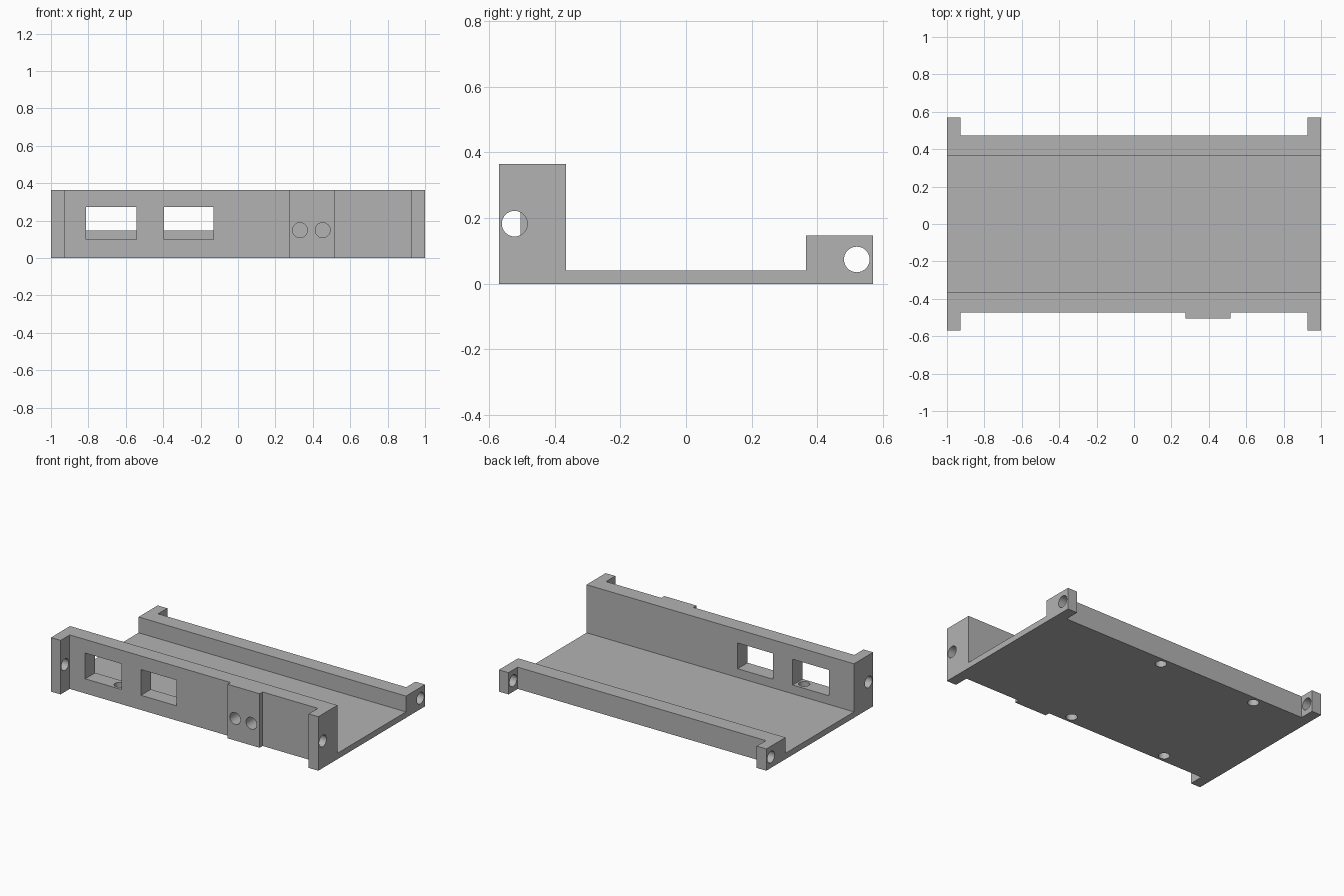
import bpy
import math
from mathutils import Matrix, Vector

default = bpy.data.objects.get("Cube")
if default:
    bpy.data.objects.remove(default, do_unlink=True)

EAR_Y, WALL_Y, INNER_Y = 0.57, 0.472, 0.366
EAR_X = 0.928
FRONT_TOP, BACK_TOP, FLOOR_TOP = 0.365, 0.147, 0.04

grey = bpy.data.materials.new("plain grey")
grey.use_nodes = True
grey.diffuse_color = (0.45, 0.45, 0.45, 1)
grey.node_tree.nodes["Principled BSDF"].inputs["Base Color"].default_value = grey.diffuse_color


def prism(name, outline, start, end, place):
    """Extrude a closed outline; place(u, v, w) gives the 3D point."""
    n = len(outline)
    verts = [place(u, v, w) for w in (start, end) for u, v in outline]
    faces = [tuple(range(n)), tuple(range(n, 2 * n))]
    faces += [(i, (i + 1) % n, n + (i + 1) % n, n + i) for i in range(n)]
    mesh = bpy.data.meshes.new(name)
    mesh.from_pydata(verts, [], faces)
    obj = bpy.data.objects.new(name, mesh)
    bpy.context.collection.objects.link(obj)
    bpy.ops.object.select_all(action='DESELECT')
    obj.select_set(True)
    bpy.context.view_layer.objects.active = obj
    bpy.ops.object.mode_set(mode='EDIT')
    bpy.ops.mesh.select_all(action='SELECT')
    bpy.ops.mesh.normals_make_consistent(inside=False)
    bpy.ops.object.mode_set(mode='OBJECT')
    return obj


def along_x(u, v, w):
    return (w, u, v)


def along_y(u, v, w):
    return (u, w, v)


def along_z(u, v, w):
    return (u, v, w)


def circle(u, v, radius, sides=32):
    return [(u + radius * math.cos(math.tau * i / sides),
             v + radius * math.sin(math.tau * i / sides)) for i in range(sides)]


def rect(u0, u1, v0, v1):
    return [(u0, v0), (u1, v0), (u1, v1), (u0, v1)]


def cut(target, outline, start, end, place):
    cutter = prism("cutter", outline, start, end, place)
    cutter.hide_render = True
    mod = target.modifiers.new("cut", 'BOOLEAN')
    mod.operation, mod.solver, mod.object = 'DIFFERENCE', 'EXACT', cutter
    bpy.context.view_layer.objects.active = target
    bpy.ops.object.modifier_apply(modifier=mod.name)
    bpy.data.objects.remove(cutter, do_unlink=True)


# Tray: floor with a tall front wall and a low back wall
tray = prism("mounting_tray", [
    (-EAR_Y, 0), (EAR_Y, 0), (EAR_Y, BACK_TOP), (INNER_Y, BACK_TOP),
    (INNER_Y, FLOOR_TOP), (-INNER_Y, FLOOR_TOP),
    (-INNER_Y, FRONT_TOP), (-EAR_Y, FRONT_TOP)], -1, 1, along_x)
tray.data.materials.append(grey)

# Recesses between the end ears, leaving the raised front panel
PANEL_Y = -0.504
cut(tray, [(-EAR_X, -1), (EAR_X, -1), (EAR_X, -WALL_Y), (0.515, -WALL_Y),
           (0.515, PANEL_Y), (0.275, PANEL_Y), (0.275, -WALL_Y),
           (-EAR_X, -WALL_Y)], -0.1, 0.6, along_z)
cut(tray, rect(-EAR_X, EAR_X, WALL_Y, 1), -0.1, 0.6, along_z)

# Windows through the front wall
for left, right in ((-0.812, -0.542), (-0.395, -0.13)):
    cut(tray, rect(left, right, 0.099, 0.273), -0.6, -0.3, along_y)

# Blind holes in the front panel
for x in (0.331, 0.453):
    cut(tray, circle(x, 0.149, 0.04), -0.6, PANEL_Y + 0.1, along_y)

# Screw holes through the ears
for y, z in ((-0.522, 0.183), (0.52, 0.074)):
    for side in (-1, 1):
        cut(tray, circle(y, z, 0.039), side * 0.9, side * 1.1, along_x)

# Blind screw holes in the underside, below the walls
for x in (-0.59, 0.14):
    for y in (-0.42, 0.42):
        cut(tray, circle(x, y, 0.035), -0.1, 0.1, along_z)

bpy.ops.object.select_all(action='DESELECT')
tray.select_set(True)
bpy.context.view_layer.objects.active = tray
bpy.ops.object.shade_smooth_by_angle(angle=math.radians(30))
